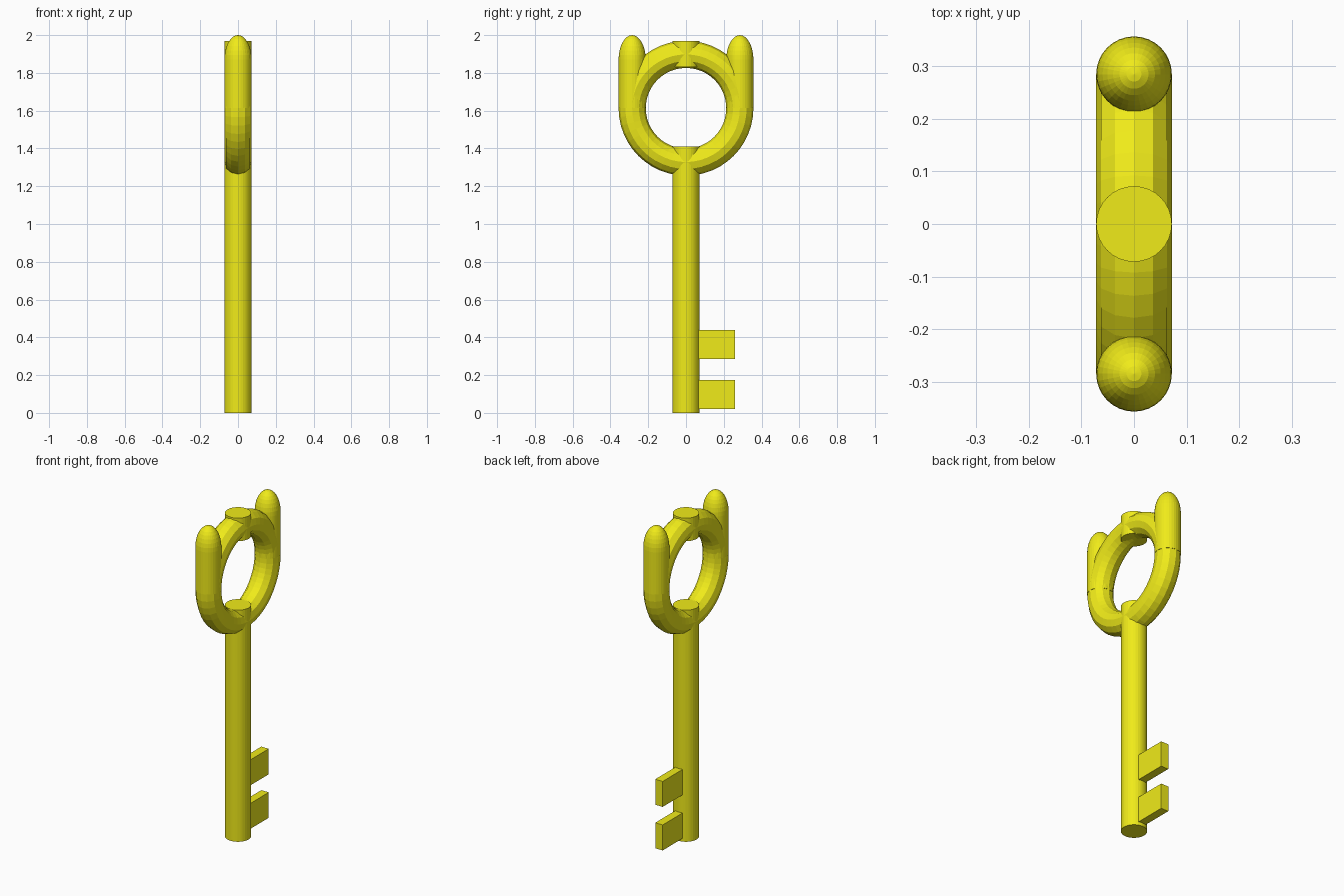
import bpy, bmesh
from math import pi, sin, cos
from mathutils import Vector

if "Cube" in bpy.data.objects:
    bpy.data.objects.remove(bpy.data.objects["Cube"])

TUBE = 0.072      # radius shared by shaft, ring and prongs
RING = 0.285      # centre-line radius of the ring
RING_Z = 1.613

gold = bpy.data.materials.new("yellow")
gold.diffuse_color = (0.87, 0.83, 0.01, 1)
gold.use_nodes = True
gold.node_tree.nodes["Principled BSDF"].inputs["Base Color"].default_value = gold.diffuse_color


def finish(name):
    ob = bpy.context.object
    ob.name = name
    ob.data.materials.append(gold)
    return ob


def post(name, z0, z1):
    bpy.ops.mesh.primitive_cylinder_add(vertices=32, radius=TUBE, depth=z1 - z0,
                                        location=(0, 0, (z0 + z1) / 2))
    return finish(name)


# Shaft runs through the bottom of the ring; a short stub sits at its top
post("shaft", 0, 1.41)
post("top_stub", 1.83, 1.97)

# Ring of the handle, facing along x
bpy.ops.mesh.primitive_torus_add(major_segments=48, minor_segments=12,
                                 major_radius=RING, minor_radius=TUBE,
                                 location=(0, 0, RING_Z), rotation=(0, pi / 2, 0))
finish("handle_ring")

# Two upright prongs: straight sides with a tall rounded tip
DOME = 0.13
profile = [(0, RING_Z), (TUBE, RING_Z)]
profile += [(TUBE * cos(a), 2 - DOME + DOME * sin(a))
            for a in (i * pi / 16 for i in range(8))] + [(0, 2)]
bm = bmesh.new()
verts = [bm.verts.new((r, RING, z)) for r, z in profile]
edges = [bm.edges.new(pair) for pair in zip(verts, verts[1:])]
bmesh.ops.spin(bm, geom=verts + edges, cent=(0, RING, 0), axis=(0, 0, 1),
               angle=2 * pi, steps=32)
bmesh.ops.remove_doubles(bm, verts=bm.verts, dist=1e-4)
bmesh.ops.recalc_face_normals(bm, faces=bm.faces)
mesh = bpy.data.meshes.new("prongs")
bm.to_mesh(mesh)
bm.free()
prongs = bpy.data.objects.new("prongs", mesh)
bpy.context.collection.objects.link(prongs)
mesh.materials.append(gold)
mirror = prongs.modifiers.new("mirror", 'MIRROR')
mirror.use_axis = (False, True, False)

# Two flat teeth near the foot of the shaft
for name, z in (("lower_tooth", 0.0975), ("upper_tooth", 0.3625)):
    bpy.ops.mesh.primitive_cube_add(size=1, location=(0, 0.16, z))
    tooth = finish(name)
    tooth.scale = Vector((0.05, 0.20, 0.155))
